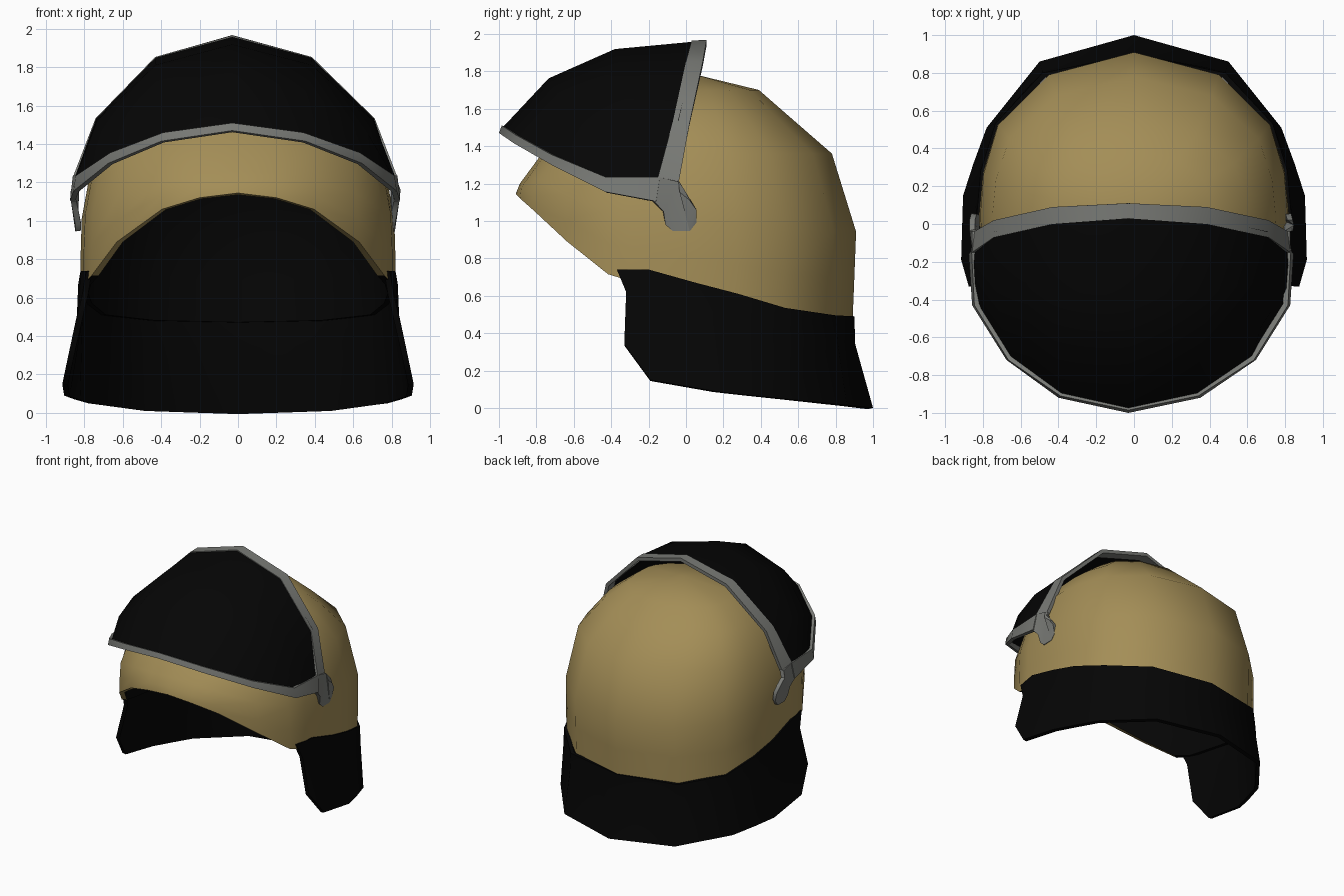
import bpy, bmesh, math
from mathutils import Vector

if "Cube" in bpy.data.objects:
    bpy.data.objects.remove(bpy.data.objects["Cube"])


def material(name, rgb):
    m = bpy.data.materials.new(name)
    m.diffuse_color = (*rgb, 1)
    m.use_nodes = True
    m.node_tree.nodes["Principled BSDF"].inputs["Base Color"].default_value = m.diffuse_color
    return m


TAN = material("tan shell", (0.37, 0.27, 0.095))
BLACK = material("black", (0.0015, 0.0015, 0.0015))
GREY = material("grey metal", (0.19, 0.195, 0.18))


def finish(name, bm, mats, thick=0, angle=50, outward=Vector((0, 0, 0.9))):
    """Turn a surface outward, thicken it inward and shade it."""
    bmesh.ops.remove_doubles(bm, verts=bm.verts, dist=0.0005)
    bmesh.ops.recalc_face_normals(bm, faces=bm.faces)
    bm.normal_update()
    if sum(f.normal.dot(f.calc_center_median() - outward) * f.calc_area() for f in bm.faces) < 0:
        bmesh.ops.reverse_faces(bm, faces=bm.faces)
    me = bpy.data.meshes.new(name)
    bm.to_mesh(me)
    bm.free()
    ob = bpy.data.objects.new(name, me)
    bpy.context.collection.objects.link(ob)
    for m in mats:
        me.materials.append(m)
    bpy.ops.object.select_all(action='DESELECT')
    ob.select_set(True)
    bpy.context.view_layer.objects.active = ob
    if thick:
        s = ob.modifiers.new("thickness", 'SOLIDIFY')
        s.thickness = thick
        s.offset = -1
        if len(mats) > 1:
            s.material_offset = 1
            s.material_offset_rim = 0
        bpy.ops.object.modifier_apply(modifier=s.name)
    bpy.ops.object.shade_smooth_by_angle(angle=math.radians(angle))
    return ob


def mirrored(half):
    """Columns from the middle outward -> full left-to-right columns."""
    return [[Vector((-p[0], p[1], p[2])) for p in c] for c in half[:0:-1]] + \
           [[Vector(p) for p in c] for c in half]


def grid(columns, closed=False):
    bm = bmesh.new()
    vs = [[bm.verts.new(p) for p in c] for c in columns]
    n = len(vs)
    for i in range(n if closed else n - 1):
        a, b = vs[i], vs[(i + 1) % n]
        for k in range(len(a) - 1):
            bm.faces.new((a[k], b[k], b[k + 1], a[k + 1]))
    return bm


def skew(bm):
    """The raised visor sits slightly off centre."""
    for v in bm.verts:
        v.co.x -= 0.03 * max(0.5, 1 - (v.co.x / 0.85) ** 2)


# --- helmet shell: rings whose size follows height ---
SIZE = [  # z, half width, front depth, back depth
    (0.45, .82, .90, .89), (0.94, .82, .91, .91), (1.17, .80, .91, .845),
    (1.36, .75, .77, .78), (1.56, .60, .55, .55), (1.70, .42, .35, .38), (1.785, 0, 0, 0)]


def size_at(z):
    for a, b in zip(SIZE, SIZE[1:]):
        if z <= b[0]:
            t = (z - a[0]) / (b[0] - a[0])
            return [a[i] + (b[i] - a[i]) * t for i in (1, 2, 3)]
    return [0, 0, 0]


DIRS = [(0, -1, 1.145), (.25, -.975, 1.12), (.49, -.9, 1.06), (.77, -.7, .89), (.93, -.46, .715),
        (.98, -.3, .67), (1, .06, .62), (.975, .3, .57), (.88, .58, .51), (.55, .87, .48), (0, 1, .47)]
half = []
for dx, dy, edge in DIRS:
    col = []
    for z in [edge, edge + (1.36 - edge) * .25, edge + (1.36 - edge) * .53, 1.36, 1.56, 1.70, 1.785]:
        w, f, b = size_at(z)
        lift = 0.04 if z > 1.75 else 0.01 if z > 1.6 else 0
        col.append((dx * w, dy * (f if dy < 0 else b) + lift, z))
    half.append(col)
shell = finish("helmet_shell", grid(mirrored(half)[:-1], closed=True), [TAN, BLACK], 0.04, 60)
# the rim is black where the neck guard covers it
for p in shell.data.polygons:
    if p.normal.z < -0.4 and p.center.z < 0.70:
        p.material_index = 1

# --- neck guard: wraps round the back and both sides ---
GUARD = [
    [(0, .90, .49), (0, .905, .34), (0, 1, 0)],
    [(.485, .80, .495), (.485, .81, .36), (.5, .86, .015)],
    [(.735, .53, .535), (.74, .53, .40), (.78, .51, .05)],
    [(.812, .28, .61), (.82, .3, .45), (.85, .32, .07)],
    [(.832, .05, .67), (.84, .1, .48), (.905, .15, .09)],
    [(.82, -.2, .74), (.83, -.2, .55), (.915, -.19, .15)],
    [(.79, -.37, .74), (.81, -.32, .62), (.875, -.33, .34)]]
finish("neck_guard", grid(mirrored(GUARD)), [BLACK], 0.03)

# --- visor lens: curved columns from the lower edge to the rear edge ---
LENS = [  # lower point, bulge point, rear point
    ((0, -.98, 1.50), (0, -.68, 1.98), (0, .06, 1.96)),
    ((.36, -.90, 1.45), (.42, -.62, 1.86), (.405, .03, 1.852)),
    ((.635, -.71, 1.34), (.74, -.48, 1.55), (.723, -.04, 1.535)),
    ((.815, -.43, 1.20), (.85, -.27, 1.23), (.828, -.11, 1.22))]
cols = []
for lo, mid, hi in LENS:
    lo, mid, hi = Vector(lo), Vector(mid), Vector(hi)
    cols.append([lo * (1 - t) ** 2 + mid * 2 * t * (1 - t) + hi * t * t
                 for t in (0, .33, .67, 1)])
bm = grid(mirrored(cols))
skew(bm)
finish("visor_lens", bm, [BLACK], 0.012)

# --- visor frame: lower strip and rear hoop, as inner / outer edge pairs ---
LOWER = [
    [(0, -.985, 1.51), (0, -1.0, 1.47)], [(.365, -.91, 1.46), (.375, -.92, 1.415)],
    [(.65, -.72, 1.355), (.66, -.72, 1.30)], [(.83, -.43, 1.235), (.842, -.43, 1.155)],
    [(.845, -.14, 1.235), (.86, -.16, 1.105)]]
HOOP = [
    [(0, .03, 1.965), (0, .11, 1.967)], [(.408, 0, 1.853), (.408, .09, 1.853)],
    [(.727, -.07, 1.533), (.727, .02, 1.525)], [(.842, -.15, 1.235), (.832, -.04, 1.20)]]
for name, pairs in (("visor_lower_frame", LOWER), ("visor_rear_frame", HOOP)):
    bm = grid(mirrored(pairs))
    skew(bm)
    finish(name, bm, [GREY], 0.028, 35)

# --- visor arms: brackets ending in a round pivot ---
ARM = [(-.17, 1.105), (-.12, 1.05), (-.11, .98), (-.07, .945), (.02, .945), (.055, .99),
       (.055, 1.06), (.02, 1.11), (-.035, 1.155), (-.04, 1.21), (-.15, 1.235)]
for side, name in ((1, "visor_arm_right"), (-1, "visor_arm_left")):
    bm = bmesh.new()
    bm.faces.new([bm.verts.new((side * (.832 + .024 * max(0, min(1, (z - .99) / .11))
                                        - .014 * (z > 1.2)), y, z)) for y, z in ARM])
    bmesh.ops.triangulate(bm, faces=bm.faces)
    skew(bm)
    finish(name, bm, [GREY], 0.03, 40, Vector((0, 0, 1)))
